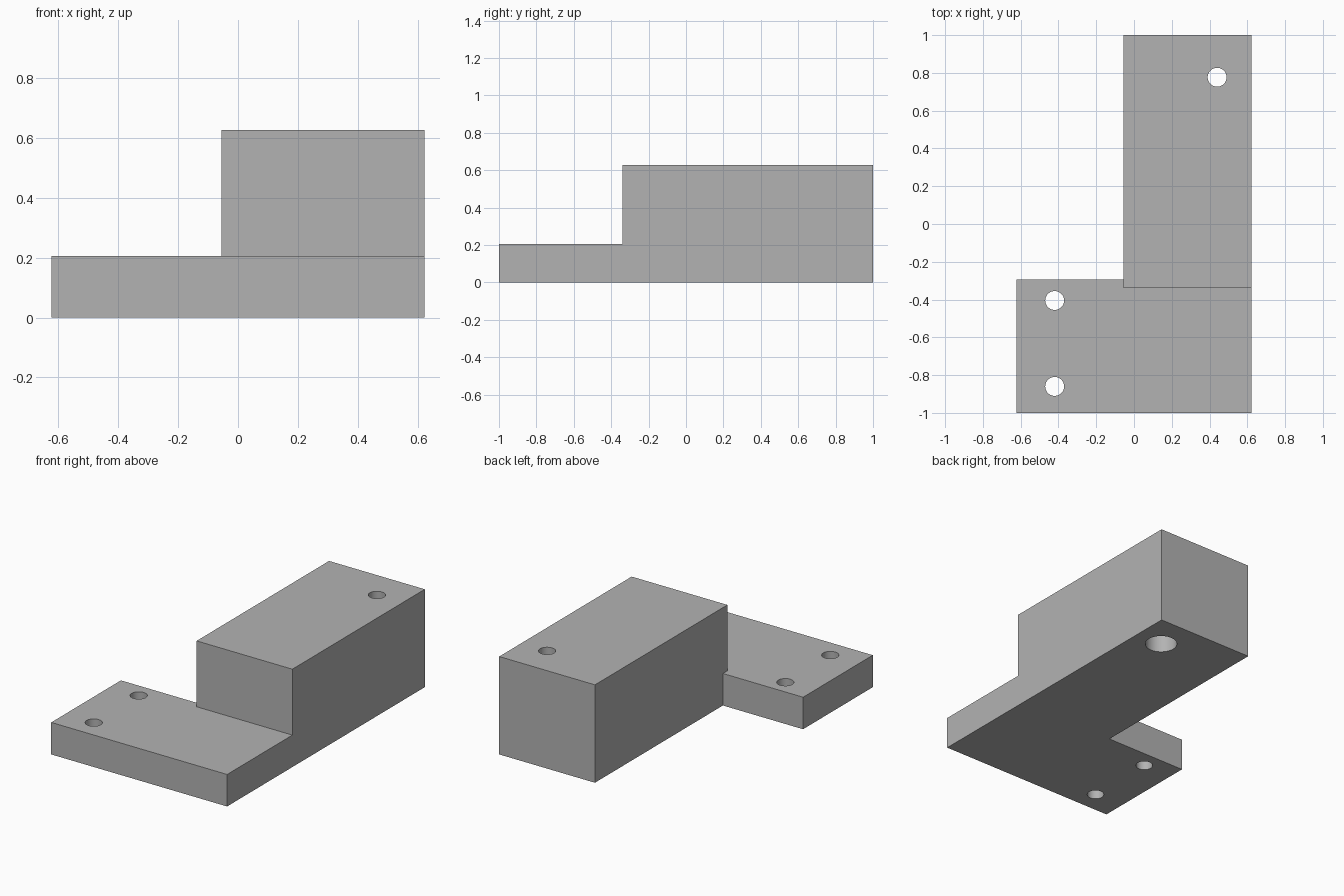
import bpy

old = bpy.data.objects.get("Cube")
if old:
    bpy.data.objects.remove(old)

# Material
grey = bpy.data.materials.new("plain grey")
grey.use_nodes = True
colour = (0.45, 0.45, 0.45, 1)
grey.diffuse_color = colour
grey.node_tree.nodes["Principled BSDF"].inputs["Base Color"].default_value = colour


def box(name, low, high):
    bpy.ops.mesh.primitive_cube_add(size=1)
    ob = bpy.context.object
    ob.name = name
    for v in ob.data.vertices:
        v.co = [h if c > 0 else l for c, l, h in zip(v.co, low, high)]
    ob.data.materials.append(grey)
    return ob


def drill(name, x, y, radius, bottom, top):
    bpy.ops.mesh.primitive_cylinder_add(
        vertices=48, radius=radius, depth=top - bottom,
        location=(x, y, (bottom + top) / 2))
    ob = bpy.context.object
    ob.name = name
    ob.data.materials.append(grey)
    return ob


def combine(target, tool, operation):
    mod = target.modifiers.new(tool.name, "BOOLEAN")
    mod.operation = operation
    mod.solver = "EXACT"
    mod.object = tool
    bpy.context.view_layer.objects.active = target
    bpy.ops.object.modifier_apply(modifier=mod.name)
    bpy.data.objects.remove(tool)


# Tall block joined to the low mounting plate
bracket = box("mounting_bracket", (-0.055, -0.34, 0), (0.623, 1, 0.627))
plate = box("base_plate", (-0.623, -1, 0), (0.623, -0.295, 0.205))
combine(bracket, plate, "UNION")

# Plate holes, block hole and its wide counterbore from below
holes = [
    drill("front_plate_hole", -0.42, -0.86, 0.05, -0.1, 0.4),
    drill("rear_plate_hole", -0.42, -0.405, 0.05, -0.1, 0.4),
    drill("block_hole", 0.44, 0.777, 0.05, -0.1, 0.8),
    drill("block_counterbore", 0.44, 0.777, 0.095, -0.1, 0.42),
]
for hole in holes:
    combine(bracket, hole, "DIFFERENCE")

# Smooth hole walls, sharp edges elsewhere
bpy.ops.object.select_all(action="DESELECT")
bracket.select_set(True)
bpy.context.view_layer.objects.active = bracket
bpy.ops.object.shade_smooth_by_angle()
